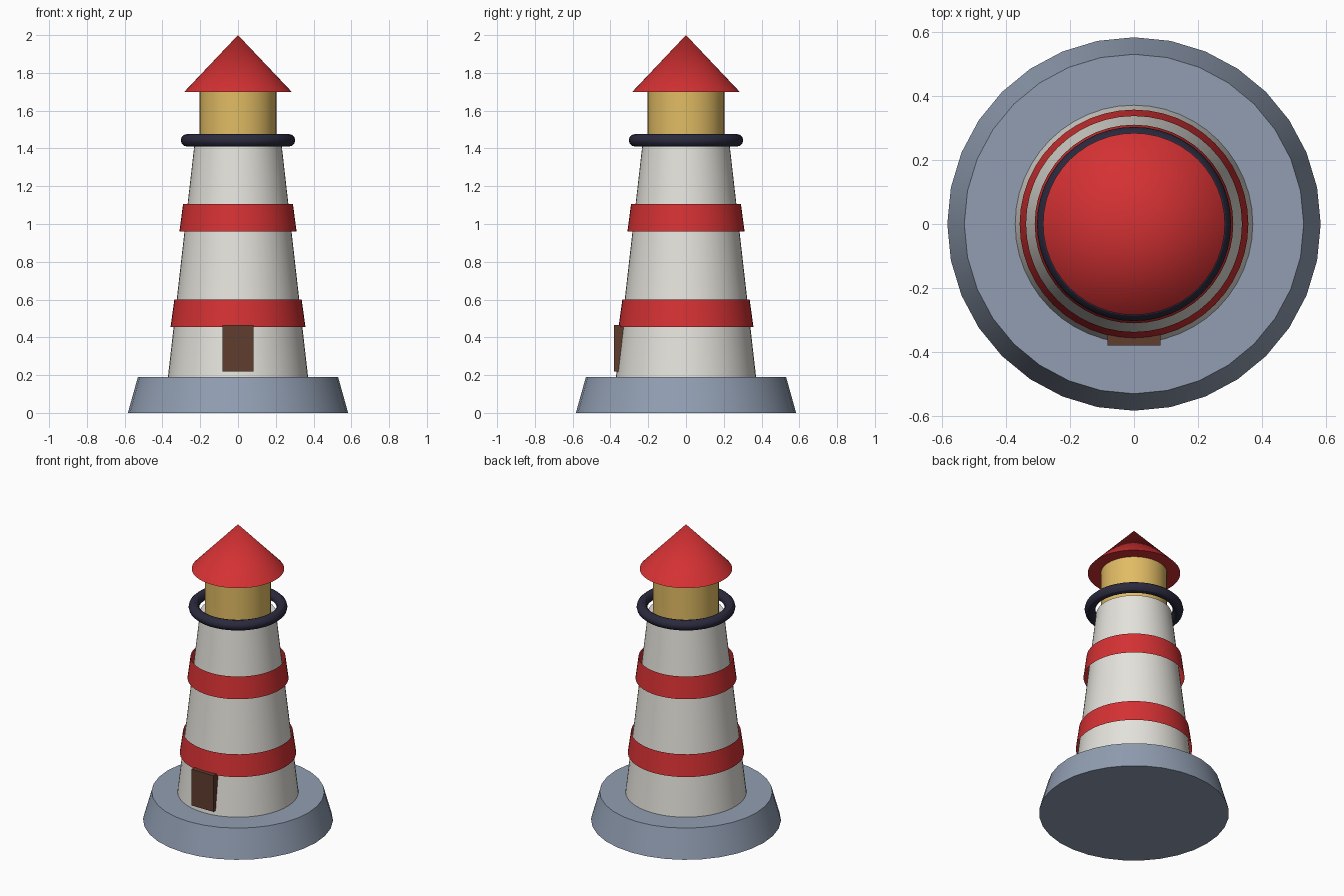
import bpy, bmesh, math

if "Cube" in bpy.data.objects:
    bpy.data.objects.remove(bpy.data.objects["Cube"])


def mat(name, srgb):
    m = bpy.data.materials.new(name)
    lin = [((c / 255 + 0.055) / 1.055) ** 2.4 for c in srgb]
    m.diffuse_color = (*lin, 1)
    m.use_nodes = True
    m.node_tree.nodes["Principled BSDF"].inputs["Base Color"].default_value = m.diffuse_color
    return m


RED = mat("red", (212, 49, 51))
WHITE = mat("off white", (228, 226, 219))
YELLOW = mat("lamp yellow", (225, 188, 100))
GREY = mat("stone grey", (145, 158, 178))
NAVY = mat("dark navy", (42, 42, 62))
BROWN = mat("door brown", (96, 61, 47))


def finish(obj, name, material):
    obj.name = name
    obj.data.materials.append(material)
    bpy.ops.object.shade_smooth_by_angle(angle=math.radians(30))
    return obj


def cone(name, r1, r2, z1, z2, material, sides=48, fill='NGON'):
    bpy.ops.mesh.primitive_cone_add(vertices=sides, radius1=r1, radius2=r2, depth=z2 - z1,
                                    end_fill_type=fill, location=(0, 0, (z1 + z2) / 2))
    return finish(bpy.context.object, name, material)


# stone base and tapering tower
cone("base", 0.583, 0.53, 0, 0.19, GREY, sides=32)
cone("tower", 0.371, 0.232, 0.19, 1.41, WHITE)

# open sleeves standing slightly off the tower wall
cone("lower_band", 0.357, 0.337, 0.455, 0.60, RED, fill='NOTHING')
cone("upper_band", 0.310, 0.291, 0.96, 1.105, RED, fill='NOTHING')

# gallery rail
bpy.ops.mesh.primitive_torus_add(major_radius=0.27, minor_radius=0.033, major_segments=48,
                                 minor_segments=12, location=(0, 0, 1.443))
rail = finish(bpy.context.object, "gallery_rail", NAVY)
bpy.ops.object.shade_smooth()

# lantern room and roof
cone("lantern", 0.203, 0.203, 1.40, 1.70, YELLOW)
cone("roof", 0.284, 0, 1.70, 2.0, RED)

# door on the front
bpy.ops.mesh.primitive_cube_add(size=1, location=(0, -0.355, 0.3425))
door = bpy.context.object
door.scale = (0.165, 0.05, 0.245)
bpy.ops.object.transform_apply(location=False, rotation=False, scale=True)
finish(door, "door", BROWN)
